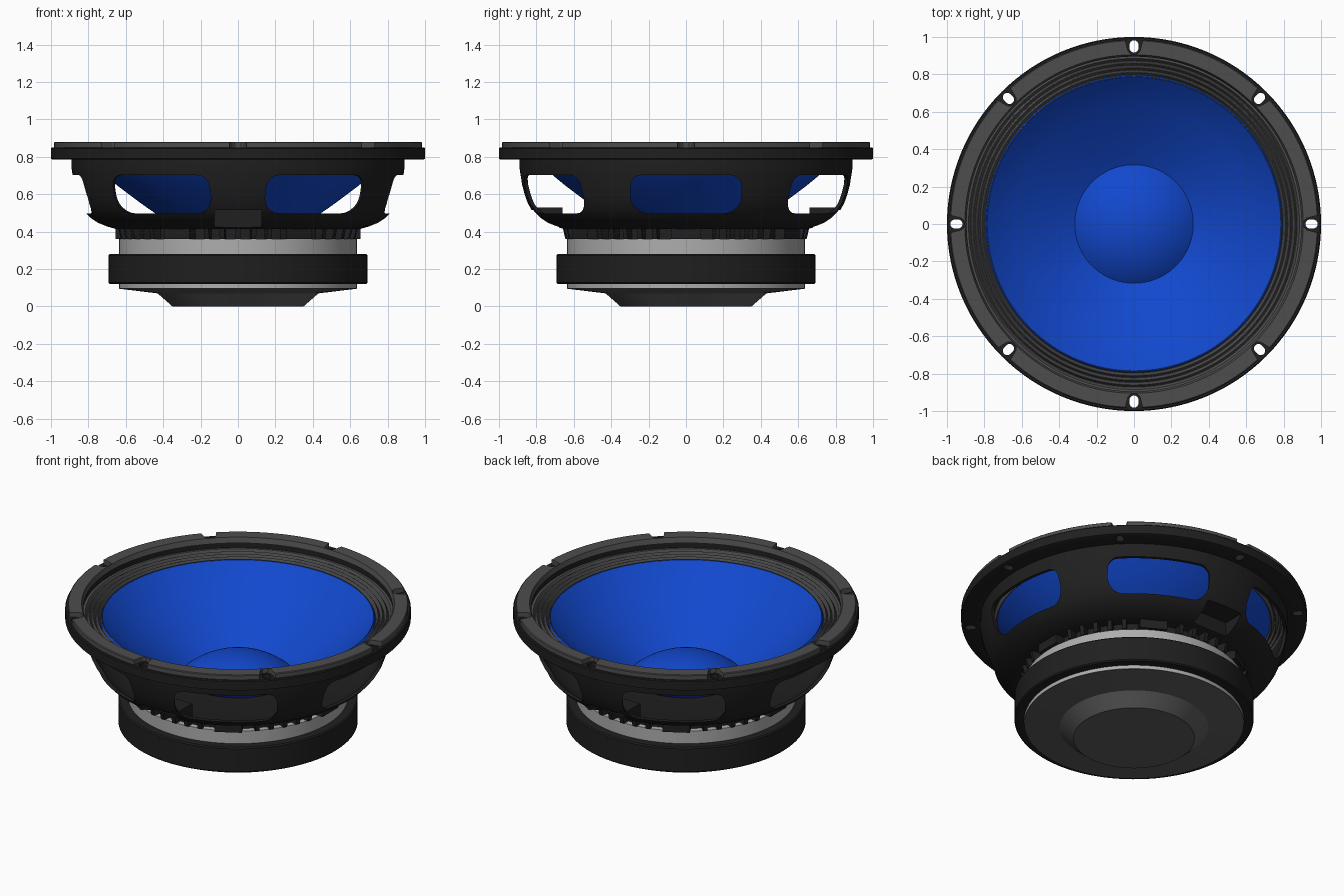
import bpy, bmesh
from math import sin, cos, pi, radians
from mathutils import Matrix, Vector

if "Cube" in bpy.data.objects:
    bpy.data.objects.remove(bpy.data.objects["Cube"])

SEG = 128


def mat(name, r, g, b):
    m = bpy.data.materials.new(name)
    m.diffuse_color = (r, g, b, 1)
    m.use_nodes = True
    m.node_tree.nodes["Principled BSDF"].inputs["Base Color"].default_value = m.diffuse_color
    return m


BLACK = mat("black_paint", .014, .014, .014)
RUBBER = mat("grey_rubber", .075, .075, .075)
BLUE = mat("blue_cone", .006, .065, .62)
STEEL = mat("light_steel", .42, .42, .42)
DARK_STEEL = mat("dark_steel", .11, .11, .11)


def finish(bm, name, material=None):
    bmesh.ops.recalc_face_normals(bm, faces=bm.faces[:])
    me = bpy.data.meshes.new(name)
    bm.to_mesh(me)
    bm.free()
    ob = bpy.data.objects.new(name, me)
    bpy.context.collection.objects.link(ob)
    if material:
        me.materials.append(material)
    return ob


def lathe(name, profile, material, closed=True):
    """Spin an (r, z) profile round the z axis."""
    bm = bmesh.new()
    vs = [bm.verts.new((r, 0, z)) for r, z in profile]
    es = [bm.edges.new(p) for p in zip(vs, vs[1:])]
    if closed:
        es.append(bm.edges.new((vs[-1], vs[0])))
    bmesh.ops.spin(bm, geom=vs + es, cent=(0, 0, 0), axis=(0, 0, 1),
                   angle=2 * pi, steps=SEG)
    bmesh.ops.remove_doubles(bm, verts=bm.verts[:], dist=1e-4)
    return finish(bm, name, material)


def frame(deg, x, y):
    """Matrix with local x, y along the given axes, turned about z."""
    x, y = Vector(x), Vector(y)
    m = Matrix((x, y, x.cross(y))).transposed().to_4x4()
    return Matrix.Rotation(radians(deg), 4, 'Z') @ m


def prism(bm, outline, lo, hi, m):
    a = [bm.verts.new(m @ Vector((x, y, lo))) for x, y in outline]
    b = [bm.verts.new(m @ Vector((x, y, hi))) for x, y in outline]
    bm.faces.new(a)
    bm.faces.new(b)
    n = len(a)
    for i in range(n):
        bm.faces.new((a[i], a[(i + 1) % n], b[(i + 1) % n], b[i]))


def prisms(name, outline, lo, hi, mats, material=None):
    bm = bmesh.new()
    for m in mats:
        prism(bm, outline, lo, hi, m)
    return finish(bm, name, material)


def rounded(x0, x1, y0, y1, rb, rt, n=8):
    """Rounded rectangle, bottom and top corner radii."""
    corners = ((x1 - rt, y1 - rt, rt, 0), (x0 + rt, y1 - rt, rt, 90),
               (x0 + rb, y0 + rb, rb, 180), (x1 - rb, y0 + rb, rb, 270))
    return [(cx + r * cos(radians(s + 90 * i / n)), cy + r * sin(radians(s + 90 * i / n)))
            for cx, cy, r, s in corners for i in range(n + 1)]


def cut(ob, cutter):
    cutter.hide_render = True
    mod = ob.modifiers.new("cut", 'BOOLEAN')
    mod.operation, mod.solver, mod.object = 'DIFFERENCE', 'EXACT', cutter
    bpy.context.view_layer.objects.active = ob
    bpy.ops.object.modifier_apply(modifier=mod.name)


def box(x0, x1, y0, y1):
    return [(x0, y0), (x1, y0), (x1, y1), (x0, y1)]


X, Y, Z = (1, 0, 0), (0, 1, 0), (0, 0, 1)
SIXTHS = range(0, 360, 60)

# Motor: back plate, magnet, top plate
lathe("back_plate", [(0, 0), (.35, 0), (.43, .07), (.635, .095), (.635, .10), (0, .10)],
      DARK_STEEL, closed=False)
lathe("back_plate_rim", [(0, .10), (.635, .10), (.635, .12), (0, .12)], STEEL, closed=False)
lathe("magnet", [(0, .12), (.685, .12), (.692, .127), (.692, .273), (.685, .28), (0, .28)],
      BLACK, closed=False)
lathe("top_plate", [(0, .28), (.635, .28), (.635, .36), (0, .36)], STEEL, closed=False)

# Basket: thin curved shell with mounting flange
basket = lathe("basket", [
    (.33, .415), (.655, .415), (.70, .428), (.75, .448), (.79, .475), (.822, .51), (.845, .55),
    (.863, .60), (.876, .65), (.884, .70), (.89, .74), (.89, .785), (.99, .785), (1, .79),
    (1, .845), (.995, .85), (.90, .85), (.90, .795), (.868, .785), (.865, .70), (.856, .65),
    (.842, .60), (.824, .55), (.80, .515), (.77, .485), (.735, .465), (.69, .445),
    (.65, .437), (.33, .437)], BLACK)

# Six windows
cut(basket, prisms("window_cutter", rounded(-.298, .298, .498, .702, .10, .06), .6, 1.2,
                   [frame(a, Y, Z) for a in SIXTHS]))

# Terminal recesses front and back, with inner pocket walls
side_frames = [frame(a, X, Z) for a in (90, 270)]
recess = prisms("recess_cutter", box(.68, .95, .40, .515), -.125, .125, side_frames)
cut(basket, recess)
pockets = prisms("terminal_pockets", [(.66, .43), (.70, .432), (.78, .48), (.82, .53), (.66, .53)],
                 -.14, .14, side_frames, BLACK)
cut(pockets, recess)

# Gasket on the flange
gasket = lathe("gasket", [(.895, .85), (.905, .88), (.98, .88), (.985, .876), (.985, .85)], RUBBER)

# Eight bolt slots through the flange and notches in the gasket
eighths = [frame(a, X, Y) for a in range(0, 360, 45)]
cut(basket, prisms("bolt_cutter", rounded(.917, .982, -.024, .024, .0235, .0235, 6),
                   .7, .95, eighths))
notch = [(1.05, .062), (.94, .036), (.92, .03), (.908, .015)]
notch += [(x, -y) for x, y in reversed(notch)]
cut(gasket, prisms("notch_cutter", notch, .80, .95, eighths))

# Corrugated surround
top = [(.785 + .1 * i / 48, .785 + .02 * i / 48 + .010 * cos(2 * pi * 4 * i / 48))
       for i in range(49)] + [(.90, .815)]
lathe("surround", top + [(r, z - .012) for r, z in reversed(top)], RUBBER)

# Cone and dust cap
cone = [(.31, .415), (.38, .457), (.445, .50), (.50, .538), (.56, .582), (.64, .642),
        (.72, .708), (.795, .785)]
lathe("cone", cone + [(r - .006, z + .010) for r, z in reversed(cone)], BLUE)
R, zc = .487, .063
lathe("dust_cap", [(R * sin(t), zc + R * cos(t)) for t in (.72 * i / 16 for i in range(17))],
      BLUE, closed=False)

# Cooling collar: ring, fins and six wide blocks under the windows
lathe("collar", [(.50, .36), (.60, .36), (.60, .42), (.50, .42)], BLACK)
prisms("fins", [(.58, .36), (.645, .36), (.66, .425), (.58, .425)], -.013, .013,
       [frame(a + 15 + 7.5 * k, X, Z) for a in SIXTHS for k in range(5)], BLACK)
prisms("fin_blocks", box(.58, .655, .36, .425), -.08, .08,
       [frame(a, X, Z) for a in SIXTHS], BLACK)

# Drop cutters, shade
for ob in list(bpy.data.objects):
    if ob.name.endswith("cutter"):
        bpy.data.objects.remove(ob)
for ob in bpy.data.objects:
    ob.select_set(True)
    bpy.context.view_layer.objects.active = ob
bpy.ops.object.shade_smooth_by_angle(angle=radians(30))
